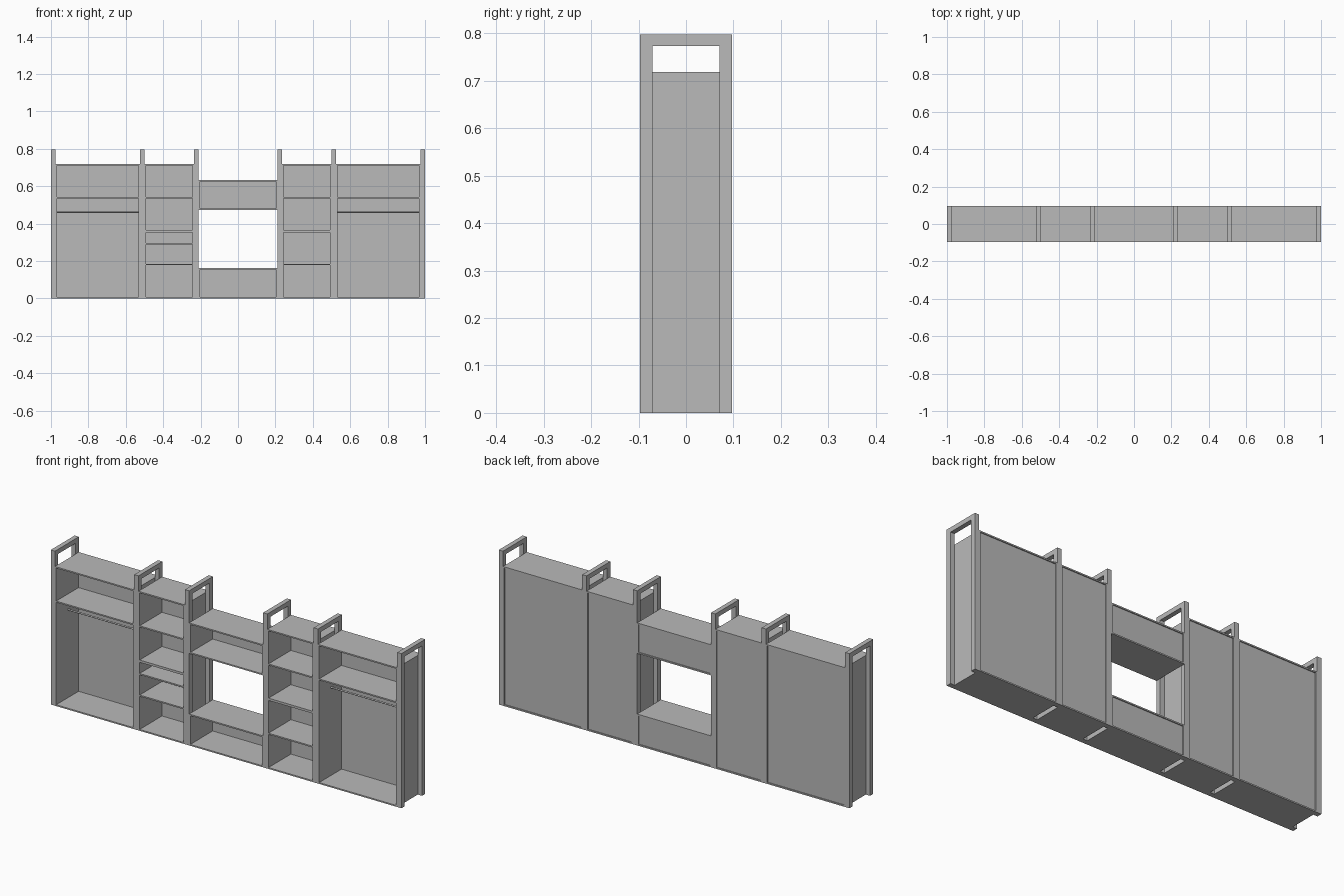
import bpy
import bmesh
from mathutils import Matrix, Vector

if "Cube" in bpy.data.objects:
    bpy.data.objects.remove(bpy.data.objects["Cube"])

# One plain grey for the whole unit
grey = bpy.data.materials.new("light_grey")
grey.use_nodes = True
colour = (0.49, 0.49, 0.49, 1)
grey.diffuse_color = colour
grey.node_tree.nodes["Principled BSDF"].inputs["Base Color"].default_value = colour

F, B = -0.097, 0.097      # front and back of the unit
T = 0.007                 # board thickness
RECESS = 0.005            # back panels sit inside the carcass
TOP = 0.718               # height of the tall cabinets
POST = 0.024              # width of a frame post
FRAME_TOP = 0.797


def finish(name, bm):
    mesh = bpy.data.meshes.new(name)
    bm.to_mesh(mesh)
    bm.free()
    mesh.materials.append(grey)
    obj = bpy.data.objects.new(name, mesh)
    bpy.context.collection.objects.link(obj)
    return obj


def board(bm, x0, x1, y0, y1, z0, z1):
    centre = Vector((x0 + x1, y0 + y1, z0 + z1)) / 2
    size = Matrix.Diagonal((x1 - x0, y1 - y0, z1 - z0, 1))
    bmesh.ops.create_cube(bm, size=1, matrix=Matrix.Translation(centre) @ size)


# Open-fronted box: two sides, top, bottom, recessed back
def carcass(name, x0, x1, z0, z1):
    bm = bmesh.new()
    board(bm, x0, x0 + T, F, B, z0, z1)
    board(bm, x1 - T, x1, F, B, z0, z1)
    board(bm, x0 + T, x1 - T, F, B, z0, z0 + T)
    board(bm, x0 + T, x1 - T, F, B, z1 - T, z1)
    board(bm, x0 + T, x1 - T, B - RECESS - T, B - RECESS, z0 + T, z1 - T)
    finish(name, bm)


def shelf(name, x0, x1, z, thick=T, back=B - RECESS - T):
    bm = bmesh.new()
    board(bm, x0 + T, x1 - T, F, back, z - thick / 2, z + thick / 2)
    finish(name, bm)


# Upright frames: two posts joined by a bar at the top
def frame(name, x):
    bm = bmesh.new()
    x0, x1 = x - POST / 2, x + POST / 2
    board(bm, x0, x1, F, F + 0.026, 0, FRAME_TOP)
    board(bm, x0, x1, B - 0.026, B, 0, FRAME_TOP)
    board(bm, x0, x1, F + 0.026, B - 0.026, FRAME_TOP - POST, FRAME_TOP)
    finish(name, bm)


for side, s in (("right", -1), ("left", 1)):
    for place, x in (("outer", 0.988), ("middle", 0.512), ("inner", 0.223)):
        frame(f"{side}_{place}_frame", s * x)

    # Wardrobe with a high shelf and a hanging rail
    x0, x1 = sorted((s * 0.976, s * 0.524))
    carcass(f"{side}_wardrobe", x0, x1, 0, TOP)
    shelf(f"{side}_wardrobe_shelf", x0, x1, 0.538)
    bm = bmesh.new()
    turn = Matrix.Translation(((x0 + x1) / 2, 0, 0.461)) @ Matrix.Rotation(1.5708, 4, "Y")
    bmesh.ops.create_cone(bm, cap_ends=True, segments=12, radius1=0.004,
                          radius2=0.004, depth=x1 - x0 - 2 * T, matrix=turn)
    finish(f"{side}_hanging_rail", bm)

    # Shelf cabinet with a thick middle divider
    x0, x1 = sorted((s * 0.5, s * 0.235))
    carcass(f"{side}_shelf_cabinet", x0, x1, 0, TOP)
    shelf(f"{side}_divider", x0, x1, 0.359, 0.012, B - RECESS)
    heights = (0.538, 0.292, 0.181) if s < 0 else (0.538, 0.181)
    for i, z in enumerate(heights):
        shelf(f"{side}_cabinet_shelf_{i + 1}", x0, x1, z)

# Centre boxes above and below the opening
carcass("centre_upper_box", -0.211, 0.211, 0.474, 0.632)
carcass("centre_lower_box", -0.211, 0.211, 0, 0.162)
